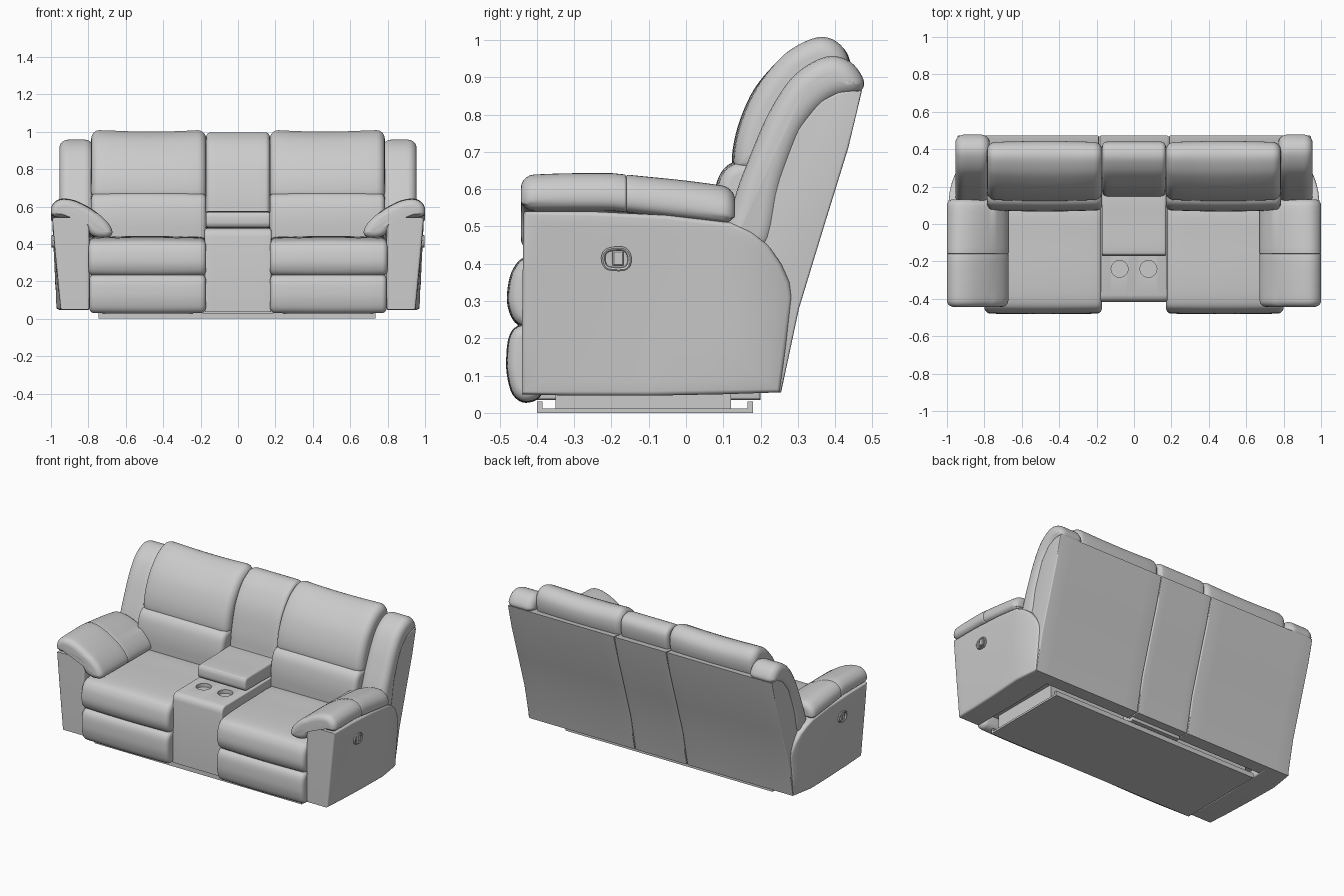
import bpy, bmesh, math
from mathutils import Vector

cube = bpy.data.objects.get("Cube")
if cube:
    bpy.data.objects.remove(cube)

grey = bpy.data.materials.new("grey leather")
grey.use_nodes = True
grey.diffuse_color = (0.6, 0.6, 0.6, 1)
grey.node_tree.nodes["Principled BSDF"].inputs["Base Color"].default_value = grey.diffuse_color


def smooth(points, steps=5):
    """Closed curve through the points."""
    p = [Vector(q) for q in points]
    n, out = len(p), []
    for i in range(n):
        a, b, c, d = p[i - 1], p[i], p[(i + 1) % n], p[(i + 2) % n]
        for k in range(steps):
            t = k / steps
            out.append(0.5 * (2 * b + (c - a) * t + (2 * a - 5 * b + 4 * c - d) * t ** 2
                              + (3 * b - a - 3 * c + d) * t ** 3))
    return out


def rounded(a, b, r0, r1=None, crown=0.0):
    """Stations (position, inset) from a to b with rounded ends and a crowned middle."""
    r1 = r0 if r1 is None else r1
    arc = [math.pi / 2 * k / 5 for k in range(6)]
    start = [(a + r0 * (1 - math.cos(t)), r0 * (1 - math.sin(t))) for t in arc]
    end = [(b - r1 * (1 - math.cos(t)), r1 * (1 - math.sin(t))) for t in reversed(arc)]
    lo, hi = a + r0, b - r1
    mid = [(lo + (hi - lo) * k / 8, -crown * math.sin(math.pi * k / 8)) for k in range(1, 8)]
    return start + mid + end


def loft(name, profile, stations, axis="x", mirror=False, warp=None, cap_rings=()):
    """Sweep a closed profile along an axis, insetting it at each station."""
    p = [Vector(q) for q in profile]
    n = len(p)
    area = sum(p[i - 1].cross(p[i]) for i in range(n))
    inward = []
    for i in range(n):
        t = (p[i] - p[i - 1]).normalized() + (p[(i + 1) % n] - p[i]).normalized()
        t.normalize()
        inward.append(Vector((-t.y, t.x)) * (1 if area > 0 else -1))
    centre = sum(p, Vector((0, 0))) / n
    loops = [(pos, [q + m * inset for q, m in zip(p, inward)]) for pos, inset in stations]
    for s in cap_rings:
        loops.append((stations[-1][0], [centre + (q - centre) * s for q in loops[len(stations) - 1][1]]))
    bm = bmesh.new()
    rings = []
    for pos, loop in loops:
        cos = [Vector((pos, q.x, q.y)) if axis == "x" else Vector((q.x, pos, q.y)) for q in loop]
        rings.append([bm.verts.new(warp(c) if warp else c) for c in cos])
    for r, q in zip(rings, rings[1:]):
        for i in range(n):
            bm.faces.new((r[i - 1], r[i], q[i], q[i - 1]))
    bm.faces.new(rings[0])
    bm.faces.new(rings[-1])
    bmesh.ops.recalc_face_normals(bm, faces=bm.faces)
    mesh = bpy.data.meshes.new(name)
    bm.to_mesh(mesh)
    bm.free()
    mesh.shade_smooth()
    mesh.set_sharp_from_angle(angle=math.radians(40))
    mesh.materials.append(grey)
    obj = bpy.data.objects.new(name, mesh)
    bpy.context.collection.objects.link(obj)
    if mirror:
        obj.modifiers.new("Mirror", "MIRROR").use_mirror_merge = False
    return obj


def rect(u0, u1, v0, v1):
    return [(u0, v0), (u1, v0), (u1, v1), (u0, v1)]


# Base frame with turned-up lips, and the inner body above it
loft("base_tray", [(-.4, 0), (.18, 0), (.18, .03), (.165, .03), (.165, .012),
                   (-.385, .012), (-.385, .03), (-.4, .03)], [(-.745, 0), (.735, 0)])
loft("base_box", rect(-.35, .12, .008, .12), [(-.735, 0), (.725, 0)])
loft("inner_body", rect(-.41, .22, .1, .36), [(-.82, 0), (.82, 0)])


# Side panels under the arms, tapering to the lower front and to the rear
def taper(c):
    k = max(0, min(1, (c.x - .8) / .18))
    low = max(0, 1 - c.z / .52)
    front = max(0, min(1, (.2 - c.y) / .64))
    rear = max(0, (c.y - .1) / .18)
    return Vector((c.x - k * (low * (.02 + .03 * front) + .035 * rear ** 2), c.y, c.z))


panel = [(-.44, .05), (-.44, .2), (-.438, .37), (-.435, .54), (-.25, .54), (-.05, .53), (.12, .51),
         (.175, .485), (.22, .45), (.255, .4), (.278, .35), (.285, .31), (.27, .18), (.252, .055),
         (.1, .05), (-.1, .046), (-.3, .046)]
loft("side_panels", panel, rounded(.795, .993, .012), mirror=True, warp=taper,
     cap_rings=(.9, .75, .55, .35, .15))

# Recliner release handles
oval = smooth([(-.225, .4), (-.21, .383), (-.165, .381), (-.147, .4), (-.15, .43),
               (-.17, .446), (-.21, .442), (-.226, .425)], 3)
loft("handle_bezels", oval, [(.96, 0), (.994, 0), (.997, .004), (.994, .009), (.985, .011)], mirror=True)
loft("handle_levers", rect(-.197, -.167, .395, .435), [(.96, 0), (.995, 0), (.998, .005)], mirror=True)

# Arm pads, in a front and a rear piece that meet at a seam
arm = smooth([(1, .565), (.99, .61), (.945, .638), (.87, .628), (.78, .582), (.705, .52),
              (.672, .465), (.69, .434), (.745, .43), (.79, .45), (.83, .505), (.9, .535), (.975, .54)])


def arm_slope(c):
    edge = max(0, (abs(c.y + .16) - .1) / .2)
    drop = .012 * edge ** 2 if c.z > .56 else 0
    fall = .06 * max(0, c.y + .2) if c.x > .76 else .02 * max(0, c.y + .2)
    return Vector((c.x, c.y, c.z - fall * 2 * max(0, (c.x - .6) / .4) - drop * .6 + .004))


loft("arm_pads_front", arm, rounded(-.443, -.16, .035, .006), "y", True, arm_slope)
loft("arm_pads_rear", arm, rounded(-.16, .132, .006, .035), "y", True, arm_slope)

# Seat cushions and footrests
seat = smooth([(-.45, .24), (-.473, .28), (-.475, .33), (-.46, .385), (-.42, .418), (-.3, .432),
               (-.1, .436), (.1, .432), (.13, .36), (.1, .27), (-.2, .24), (-.4, .23)])
loft("seat_cushions", seat, rounded(.17, .8, .03, crown=.004), mirror=True)
footrest = smooth([(-.43, .03), (-.462, .05), (-.477, .1), (-.479, .15), (-.473, .2), (-.455, .228),
                   (-.42, .236), (-.385, .21), (-.375, .13), (-.39, .05)])
loft("footrests", footrest, rounded(.172, .795, .028, crown=.003), mirror=True)

# Back shell in three sections
shell = [(.255, .055), (.303, .28), (.37, .5), (.435, .71), (.472, .865), (.41, .86), (.36, .835),
         (.3, .76), (.25, .63), (.2, .47), (.17, .2), (.17, .055)]
loft("back_shell_outer", shell, rounded(.188, .945, .006), mirror=True)
loft("back_shell_centre", shell, rounded(-.184, .184, .006))

# Rolled wings beside the backrest
wing = smooth([(.1, .44), (.13, .575), (.172, .69), (.225, .81), (.29, .905), (.375, .955), (.44, .942),
               (.477, .89), (.46, .857), (.39, .835), (.32, .76), (.265, .62), (.22, .44)])
loft("back_wings", wing, rounded(.772, .955, .045), mirror=True)

# Lumbar cushions
lumbar = smooth([(.14, .67), (.098, .64), (.078, .57), (.073, .48), (.085, .4), (.16, .38),
                 (.24, .45), (.27, .6), (.22, .67)])
loft("lumbar_cushions", lumbar, rounded(.17, .785, .03, crown=.006), mirror=True)


# Head pillows with a gently dipped top
def dip(c):
    lift = max(0, c.z - .85) / .15
    return Vector((c.x, c.y, c.z + lift * .012 * (min(1, abs(c.x - .47) / .25) ** 2 - .75)))


pillow = smooth([(.15, .645), (.128, .672), (.143, .765), (.187, .867), (.25, .946), (.303, .985),
                 (.362, 1.005), (.41, .988), (.437, .94), (.43, .86), (.38, .75), (.3, .65), (.21, .625)])
loft("head_pillows", pillow, rounded(.17, .785, .045, crown=.005), mirror=True, warp=dip)

# Centre backrest
centre = smooth([(.15, .48), (.15, .59), (.165, .7), (.2, .83), (.26, .93), (.32, .98), (.37, .997),
                 (.42, .98), (.44, .93), (.42, .83), (.34, .65), (.27, .48)])
loft("centre_backrest", centre, rounded(-.17, .17, .025))

# Console with two cup holders and a padded lid
console = loft("console", [(-.418, .035), (-.418, .44), (-.413, .462), (-.4, .477), (-.38, .483),
                           (.2, .485), (.2, .035)], rounded(-.178, .178, .01))
for x in (-.077, .077):
    ring = [(x + .045 * math.cos(a), -.24 + .045 * math.sin(a))
            for a in (math.tau * k / 32 for k in range(32))]
    bm = bmesh.new()
    floor = bm.faces.new([bm.verts.new((u, v, .46)) for u, v in ring])
    top = bmesh.ops.extrude_face_region(bm, geom=[floor])
    bmesh.ops.translate(bm, vec=(0, 0, .08), verts=[g for g in top["geom"] if isinstance(g, bmesh.types.BMVert)])
    bmesh.ops.recalc_face_normals(bm, faces=bm.faces)
    mesh = bpy.data.meshes.new("cup_cutter")
    bm.to_mesh(mesh)
    bm.free()
    mesh.materials.append(grey)
    cutter = bpy.data.objects.new("cup_cutter", mesh)
    bpy.context.collection.objects.link(cutter)
    cutter.hide_render = True
    cutter.hide_viewport = True
    cut = console.modifiers.new("Cup", "BOOLEAN")
    cut.object, cut.operation, cut.solver = cutter, "DIFFERENCE", "EXACT"
lid = smooth([(-.168, .5), (-.172, .53), (-.165, .56), (-.14, .571), (0, .573), (.18, .573),
              (.2, .53), (.18, .488), (0, .488), (-.14, .488)])
loft("console_lid", lid, rounded(-.172, .172, .012))
